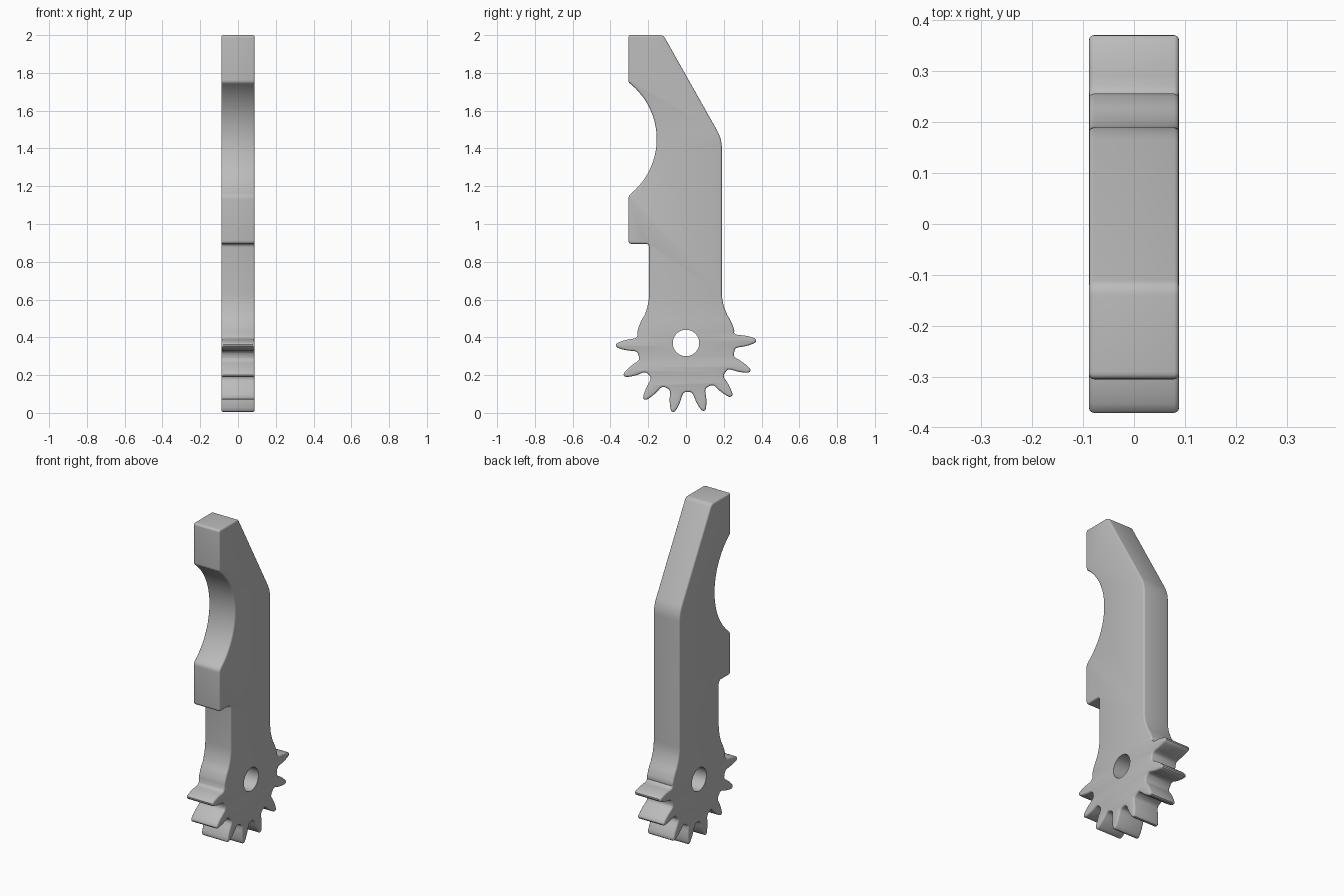
import bpy
from math import radians, sin, cos, pi, asin
from mathutils import Vector, Matrix

cube = bpy.data.objects.get("Cube")
if cube:
    bpy.data.objects.remove(cube, do_unlink=True)

HALF_WIDTH = 0.0885
RIM = 0.01                       # rounding of the side rims
HUB = Vector((0, 0.37))          # gear centre in the side plane
ROOT = 0.26
TEETH = 8
PITCH = 360 / 14


def polar(radius, degrees, centre=HUB):
    a = radians(degrees)
    return centre + Vector((cos(a), sin(a))) * radius


def rounded(corner, before, after, radius, steps=5):
    """Points that round off one corner of the outline."""
    p = Vector(corner)
    a = p + (Vector(before) - p).normalized() * radius
    b = p + (Vector(after) - p).normalized() * radius
    ts = [i / steps for i in range(steps + 1)]
    return [a * (1 - t) ** 2 + p * 2 * t * (1 - t) + b * t * t for t in ts]


# Gear teeth: half profile as (radius, half width), mirrored around each tooth
flank = [(0.26, 0.046), (0.265, 0.038), (0.275, 0.033), (0.295, 0.031),
         (0.315, 0.028), (0.335, 0.023), (0.353, 0.017), (0.366, 0.011),
         (0.371, 0.004)]
outline = []
for i in range(TEETH):
    angle = 182 + i * PITCH
    for r, w in flank:
        outline.append(polar(r, angle - asin(w / r) * 180 / pi))
    for r, w in reversed(flank):
        outline.append(polar(r, angle + asin(w / r) * 180 / pi))

# Hub shoulder behind the last tooth
shoulder = [polar(0.264, a) for a in range(14, 35, 4)]
outline += shoulder

# Straight corners of the lever: (y, z, rounding)
back = [(0.19, 0.585, 0.05), (0.19, 1.45, 0.05), (-0.12, 2.0, 0.02),
        (-0.305, 2.0, 0.015), (-0.305, 1.75, 0.012)]
# Concave bite in the front edge
centre, bite = Vector((-0.53, 1.45)), 0.375
arc = [polar(bite, a, centre) for a in range(50, -51, -4)]
front = [(-0.305, 1.15, 0.018), (-0.305, 0.895, 0.018),
         (-0.195, 0.895, 0.02), (-0.195, 0.585, 0.05)]
front_shoulder = [Vector((-p.x, p.y)) for p in reversed(shoulder)]


def add_chain(chain, start, end):
    pts = [start] + [Vector(c[:2]) for c in chain] + [end]
    for i, c in enumerate(chain):
        outline.extend(rounded(pts[i + 1], pts[i], pts[i + 2], c[2]))


add_chain(back, shoulder[-1], arc[0])
outline += arc
add_chain(front, arc[-1], front_shoulder[0])
outline += front_shoulder

# Lever body: filled outline, thickened with rounded rims
curve = bpy.data.curves.new("lever_outline", "CURVE")
curve.dimensions = "2D"
curve.fill_mode = "BOTH"
curve.extrude = HALF_WIDTH - RIM
curve.bevel_depth = RIM
curve.bevel_resolution = 2
curve.offset = -RIM
spline = curve.splines.new("POLY")
spline.points.add(len(outline) - 1)
for point, p in zip(spline.points, outline):
    point.co = (p.x, p.y, 0, 1)
spline.use_cyclic_u = True
source = bpy.data.objects.new("lever_source", curve)
bpy.context.collection.objects.link(source)
bpy.context.view_layer.update()
mesh = bpy.data.meshes.new_from_object(
    source.evaluated_get(bpy.context.evaluated_depsgraph_get()))
bpy.data.objects.remove(source, do_unlink=True)
# Stand the side plane upright: outline to y and z, thickness to x
mesh.transform(Matrix(((0, 0, 1, 0), (1, 0, 0, 0), (0, 1, 0, 0), (0, 0, 0, 1))))
lever = bpy.data.objects.new("toothed_lever", mesh)
bpy.context.collection.objects.link(lever)

grey = bpy.data.materials.new("plain grey")
grey.use_nodes = True
grey.diffuse_color = (0.5, 0.5, 0.5, 1)
grey.node_tree.nodes["Principled BSDF"].inputs["Base Color"].default_value = (0.5, 0.5, 0.5, 1)
mesh.materials.clear()
mesh.materials.append(grey)

# Weld the fill to the rims
bpy.ops.object.select_all(action="DESELECT")
bpy.context.view_layer.objects.active = lever
lever.select_set(True)
bpy.ops.object.mode_set(mode="EDIT")
bpy.ops.mesh.select_all(action="SELECT")
bpy.ops.mesh.remove_doubles(threshold=0.0002)
bpy.ops.mesh.normals_make_consistent(inside=False)
bpy.ops.object.mode_set(mode="OBJECT")

# Pivot hole through the hub
bpy.ops.mesh.primitive_cylinder_add(vertices=48, radius=0.07, depth=0.4,
                                    location=(0, HUB.x, HUB.y),
                                    rotation=(0, pi / 2, 0))
cutter = bpy.context.object
cutter.name = "hole_cutter"
cutter.hide_render = True
cutter.data.materials.append(grey)
cut = lever.modifiers.new("pivot_hole", "BOOLEAN")
cut.operation = "DIFFERENCE"
cut.solver = "EXACT"
cut.object = cutter
bpy.ops.object.select_all(action="DESELECT")
bpy.context.view_layer.objects.active = lever
lever.select_set(True)
bpy.ops.object.modifier_apply(modifier=cut.name)
bpy.data.objects.remove(cutter, do_unlink=True)
bpy.ops.object.shade_smooth_by_angle(angle=radians(35))
